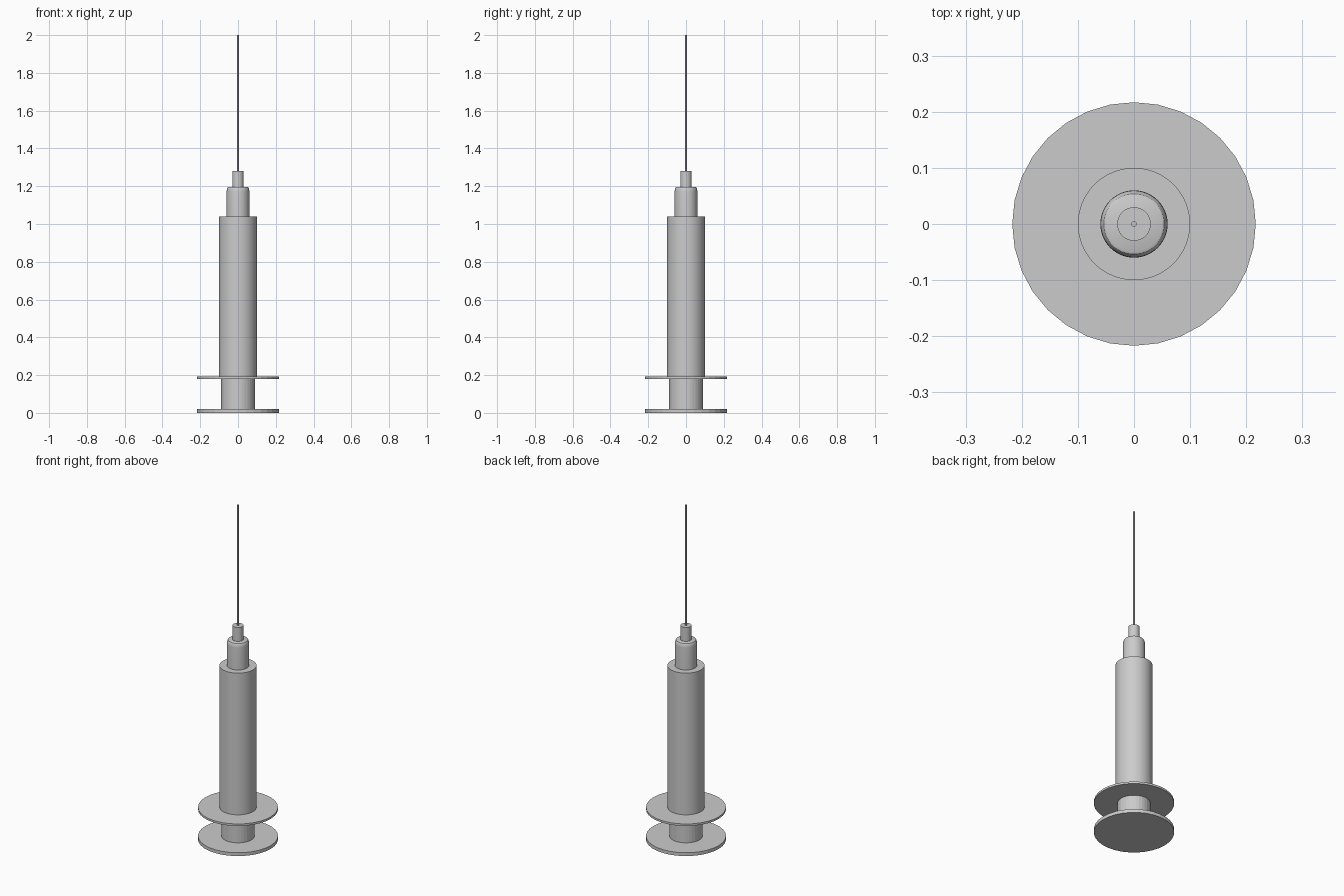
import bpy, math

if "Cube" in bpy.data.objects:
    bpy.data.objects.remove(bpy.data.objects["Cube"])


def lathe(name, profile, sides=32):
    """Closed solid of revolution from (radius, z) points, bottom to top."""
    verts = [(r * math.cos(2 * math.pi * i / sides), r * math.sin(2 * math.pi * i / sides), z)
             for r, z in profile for i in range(sides)]
    faces = [tuple(reversed(range(sides)))]
    for k in range(len(profile) - 1):
        a, b = k * sides, (k + 1) * sides
        for i in range(sides):
            j = (i + 1) % sides
            faces.append((a + i, a + j, b + j, b + i))
    top = (len(profile) - 1) * sides
    faces.append(tuple(range(top, top + sides)))
    mesh = bpy.data.meshes.new(name)
    mesh.from_pydata(verts, [], faces)
    obj = bpy.data.objects.new(name, mesh)
    bpy.context.collection.objects.link(obj)
    return obj


# Plunger: thumb disc and rod running up into the barrel
lathe("plunger", [(0.217, 0), (0.217, 0.02), (0.09, 0.02), (0.09, 0.185)])

# Barrel with its finger flange
lathe("finger_flange", [(0.217, 0.18), (0.217, 0.192)])
barrel = lathe("barrel", [(0.1, 0.185), (0.1, 1.04)], 64)

# Nozzle with a rounded shoulder
shoulder = [(0.05 + 0.01 * math.cos(t * math.pi / 8), 1.172 + 0.025 * math.sin(t * math.pi / 8))
            for t in range(5)]
nozzle = lathe("nozzle", [(0.06, 1.035)] + shoulder, 48)

# Needle hub and needle
hub = lathe("needle_hub", [(0.03, 1.19), (0.03, 1.28)], 32)
needle = lathe("needle", [(0.005, 1.275), (0.005, 2.0)], 16)

# Smooth the round walls, keep rims sharp
for obj in (barrel, nozzle, hub, needle):
    bpy.ops.object.select_all(action='DESELECT')
    obj.select_set(True)
    bpy.context.view_layer.objects.active = obj
    bpy.ops.object.shade_smooth_by_angle(angle=math.radians(30))
